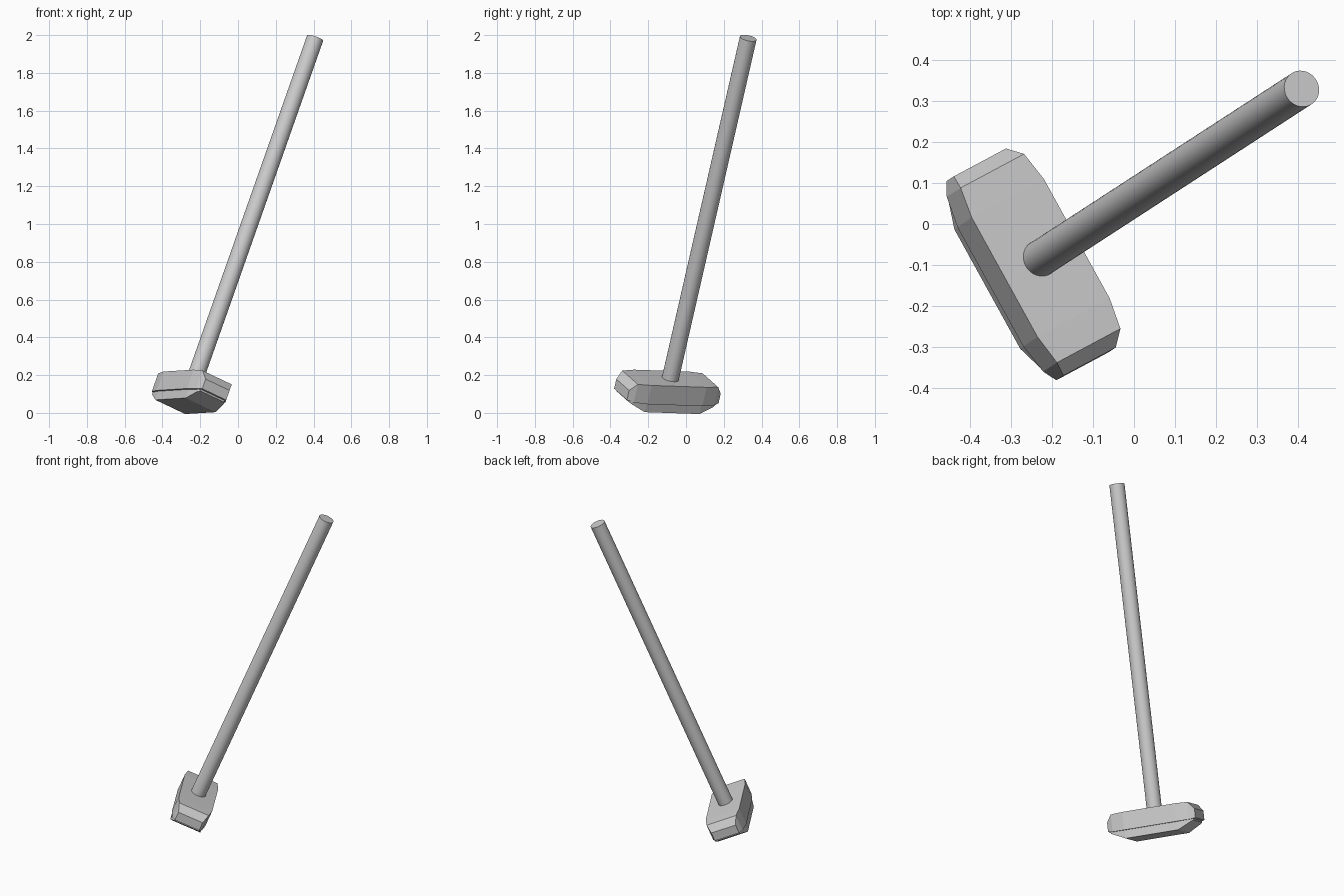
import bpy, bmesh
from mathutils import Vector, Matrix

if "Cube" in bpy.data.objects:
    bpy.data.objects.remove(bpy.data.objects["Cube"])

# Leaning frame: x = along the head, y = across the head, z = up the handle
up = Vector((0.325, 0.211, 0.922)).normalized()
along = Vector((0.483, -0.876, 0.03))
along = (along - up * along.dot(up)).normalized()
across = up.cross(along)
frame = Matrix((along, across, up)).transposed().to_4x4()
frame.translation = Vector((-0.227, -0.083, 0.182))


def add_object(name, bm):
    bmesh.ops.recalc_face_normals(bm, faces=bm.faces)
    bm.transform(frame)
    mesh = bpy.data.meshes.new(name)
    bm.to_mesh(mesh)
    bm.free()
    obj = bpy.data.objects.new(name, mesh)
    bpy.context.collection.objects.link(obj)
    return obj


def slab(name, stations):
    """Loft rectangles (distance, half width, top, bottom), mirrored end to end."""
    full = [(-u, w, t, b) for u, w, t, b in reversed(stations)] + stations
    bm = bmesh.new()
    rings = [[bm.verts.new(p) for p in ((u, -w, b), (u, w, b), (u, w, t), (u, -w, t))]
             for u, w, t, b in full]
    for r, s in zip(rings, rings[1:]):
        for i in range(4):
            j = (i + 1) % 4
            bm.faces.new((r[i], r[j], s[j], s[i]))
    bm.faces.new(rings[0])
    bm.faces.new(rings[-1])
    return add_object(name, bm)


# Head: wide upper block and slightly narrower lower block
slab("head_upper", [(0.166, 0.108, 0.0, -0.108),
                    (0.243, 0.095, -0.002, -0.106),
                    (0.277, 0.078, -0.045, -0.1)])
slab("head_lower", [(0.166, 0.097, -0.095, -0.158),
                    (0.246, 0.086, -0.095, -0.12),
                    (0.262, 0.076, -0.095, -0.112)])

# Handle: long round shaft
length, buried = 1.955, 0.05
bm = bmesh.new()
bmesh.ops.create_cone(bm, cap_ends=True, segments=32, radius1=0.045, radius2=0.045,
                      depth=length + buried,
                      matrix=Matrix.Translation((0, 0, (length - buried) / 2)))
handle = add_object("handle", bm)
bpy.context.view_layer.objects.active = handle
handle.select_set(True)
bpy.ops.object.shade_smooth_by_angle()
